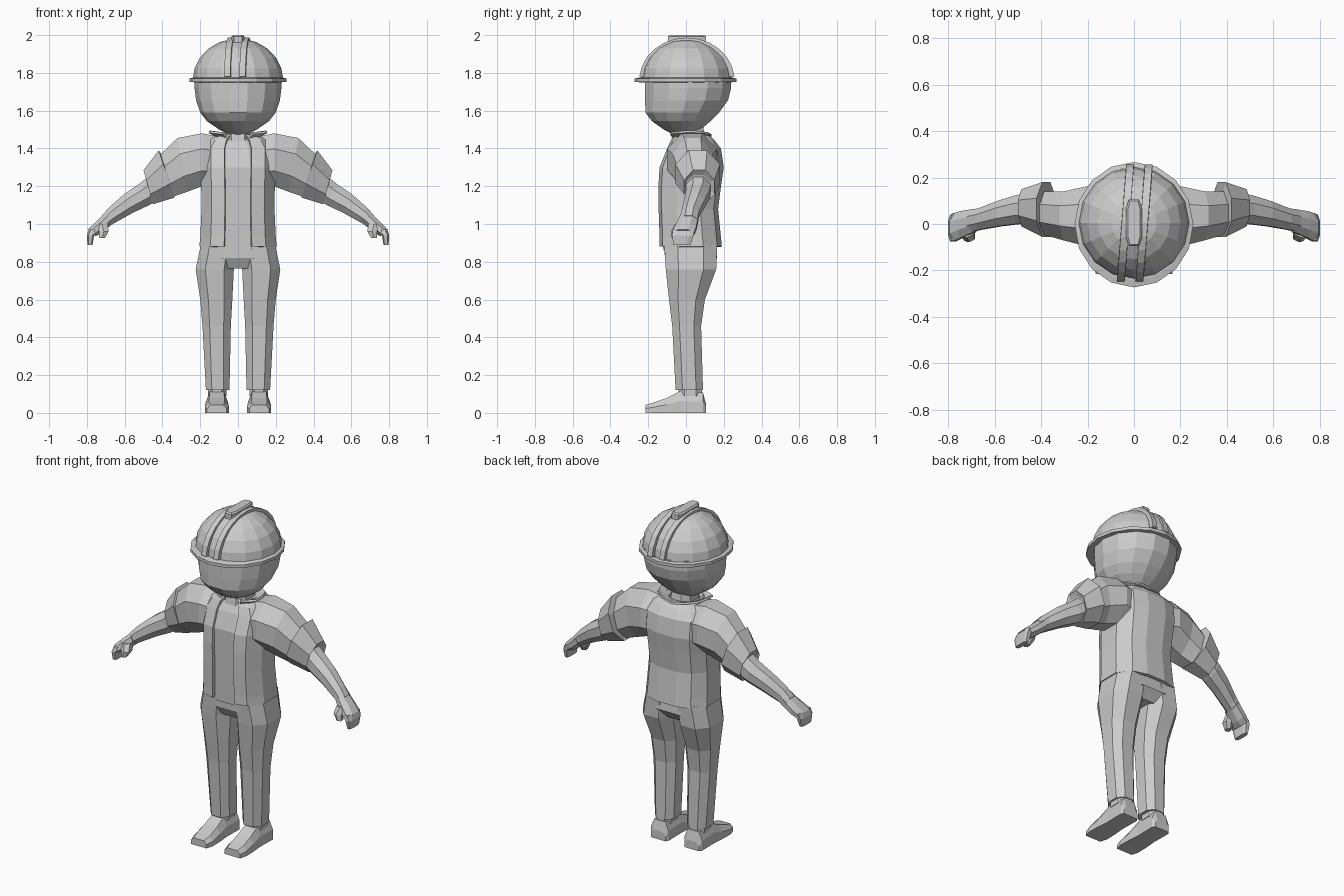
import bpy, bmesh, math
from mathutils import Vector

if "Cube" in bpy.data.objects:
    bpy.data.objects.remove(bpy.data.objects["Cube"])

grey = bpy.data.materials.new("light_grey")
grey.diffuse_color = (0.6, 0.6, 0.6, 1)
grey.use_nodes = True
grey.node_tree.nodes["Principled BSDF"].inputs["Base Color"].default_value = grey.diffuse_color


def finish(name, bm):
    bmesh.ops.recalc_face_normals(bm, faces=bm.faces)
    me = bpy.data.meshes.new(name)
    bm.to_mesh(me)
    bm.free()
    me.materials.append(grey)
    ob = bpy.data.objects.new(name, me)
    bpy.context.collection.objects.link(ob)
    return ob


def mirrored(ob):
    m = ob.modifiers.new("mirror", 'MIRROR')
    m.use_bisect_axis[0] = False
    m.merge_threshold = 0.0001
    return ob


def skin(name, rings, closed=True, caps=True):
    """Join successive rings of points with quads."""
    bm = bmesh.new()
    vs = [[bm.verts.new(p) for p in r] for r in rings]
    n = len(vs[0])
    for a, b in zip(vs, vs[1:]):
        for i in range(n if closed else n - 1):
            j = (i + 1) % n
            bm.faces.new((a[i], a[j], b[j], b[i]))
    if caps:
        bm.faces.new(vs[0])
        bm.faces.new(vs[-1])
    return finish(name, bm)


def oval(c, u, v, n=8, power=1.0, turn=0.5):
    """Ring about c spanned by half-axes u and v; power < 1 is boxier."""
    out = []
    for i in range(n):
        a = 2 * math.pi * (i + turn) / n
        s, t = math.cos(a), math.sin(a)
        s = math.copysign(abs(s) ** power, s)
        t = math.copysign(abs(t) ** power, t)
        out.append(Vector(c) + Vector(u) * s + Vector(v) * t)
    return out


def level(z, x0, x1, y0, y1, n=8, power=0.8, turn=0.5):
    """Horizontal ring filling a rectangle."""
    k = 1 / math.cos(math.pi / n) ** power if turn else 1
    return oval(((x0 + x1) / 2, (y0 + y1) / 2, z), ((x1 - x0) / 2 * k, 0, 0),
                (0, (y1 - y0) / 2 * k, 0), n, power, turn)


def limb(top, bottom, y0, y1, n=8):
    """Ring across a sideways limb, from top and bottom (x, z) points."""
    t, b = Vector((top[0], 0, top[1])), Vector((bottom[0], 0, bottom[1]))
    k = 1 / math.cos(math.pi / n)
    return oval((t + b) / 2 + Vector((0, (y0 + y1) / 2, 0)), (t - b) / 2 * k,
                (0, (y1 - y0) / 2 * k, 0), n)


# Head
skin("head", [level(z, -w, w, f, b, 14, 1, 0) for z, w, f, b in [
    (1.475, .05, -.07, .05), (1.50, .10, -.12, .08), (1.545, .165, -.185, .135),
    (1.59, .20, -.22, .18), (1.655, .222, -.222, .228), (1.72, .23, -.222, .245),
    (1.78, .23, -.222, .245)]])
skin("neck", [level(z, -r, r, -r, r + .03, 8) for z, r in [(1.40, .08), (1.52, .06)]])

# Helmet dome, brim and ridges
CY, CZ = 0.005, 1.76
dome = []
for i in range(6):
    a = math.radians(i * 16.5)
    w, d = .24 * math.cos(a), .242 * math.cos(a)
    dome.append(level(CZ + .222 * math.sin(a), -w, w, CY - d, CY + d, 16, 1, 0))
skin("helmet_dome", dome)
skin("helmet_brim", [level(z, -w, w, -d - .003, d - .003, 16, 1, 0) for z, w, d in [
    (1.75, .225, .24), (1.752, .256, .27), (1.77, .256, .27), (1.776, .235, .24)]])
for side, x in (("left", -.037), ("right", .043)):
    arc = []
    for i in range(13):
        a = math.radians(5 + 170 * i / 12)
        ring = []
        for r, dx in ((.93, -.018), (1.04, -.016), (1.04, .016), (.93, .018)):
            y = CY - .243 * r * math.cos(a)
            ring.append((x + dx + .08 * y, y, CZ + .218 * r * math.sin(a)))
        arc.append(ring)
    skin("helmet_ridge_" + side, arc)
skin("helmet_crest", [level(z, -w, w, -d, d + .01, 8, .5) for z, w, d in [
    (1.95, .034, .095), (1.992, .034, .095), (2.0, .026, .088)]])

# Shirt under the open jacket
skin("shirt", [level(z, -w, w, f, b, 12, .75) for z, w, f, b in [
    (.86, .17, -.12, .15), (1.0, .17, -.125, .15), (1.3, .175, -.13, .17),
    (1.4, .15, -.095, .15), (1.46, .08, -.06, .10)]])

# Jacket: an open sheet running round from one front edge to the other
half = [(.36, -1), (.72, -.9), (1, -.4), (1, .4), (.72, .85), (.3, 1)]
outline = half + [(-x, y) for x, y in reversed(half)]
rings = []
for z, w, f, b in [(.88, .205, -.14, .19), (.93, .20, -.14, .185), (1.08, .193, -.145, .17),
                   (1.2, .195, -.146, .185), (1.3, .20, -.14, .20), (1.4, .20, -.10, .185),
                   (1.445, .17, -.08, .15), (1.475, .11, -.06, .115)]:
    rings.append([(x * w, (f + b) / 2 + y * (b - f) / 2, z) for x, y in outline])
jacket = skin("jacket", rings, closed=False, caps=False)
solid = jacket.modifiers.new("thickness", 'SOLIDIFY')
solid.thickness = .018
solid.offset = -1

# Collar: flared open band with pointed front flaps
inner, outer = [], []
for i in range(11):
    a = math.radians(-60 + 300 * i / 10)
    c, s = math.cos(a), math.sin(a)
    tip = 1.15 if i in (1, 9) else 1
    inner.append((.085 * c, .02 + .085 * s, 1.445 + .03 * (s + 1) / 2))
    outer.append((.15 * c * tip, .02 + .115 * s, 1.475 + .02 * (abs(c))))
collar = skin("collar", [inner, outer], closed=False, caps=False)
collar.modifiers.new("thickness", 'SOLIDIFY').thickness = .012

# Sleeves and flared cuffs
mirrored(skin("sleeve", [
    limb((.09, 1.46), (.12, 1.2), -.08, .15),
    limb((.19, 1.48), (.19, 1.2), -.10, .165),
    limb((.32, 1.455), (.27, 1.17), -.07, .14),
    limb((.43, 1.35), (.36, 1.14), -.04, .14)]))
mirrored(skin("sleeve_cuff", [
    limb((.40, 1.36), (.35, 1.16), -.04, .15),
    limb((.42, 1.39), (.335, 1.14), -.055, .18),
    limb((.50, 1.285), (.45, 1.105), -.01, .15),
    limb((.48, 1.26), (.445, 1.14), .0, .13)]))

# Forearms, hands, fingers and thumbs
mirrored(skin("forearm", [
    limb((.44, 1.28), (.40, 1.14), .0, .135),
    limb((.52, 1.215), (.47, 1.10), .0, .125),
    limb((.60, 1.16), (.555, 1.06), -.01, .10),
    limb((.68, 1.09), (.645, 1.01), -.025, .068),
    limb((.72, 1.045), (.69, .985), -.035, .06)]))
mirrored(skin("hand", [
    limb((.70, 1.06), (.67, .995), -.035, .065),
    limb((.76, 1.005), (.725, .95), -.06, .055),
    limb((.795, .97), (.755, .935), -.075, .045)]))
mirrored(skin("fingers", [level(z, a, b, f, k, 8, .6) for z, a, b, f, k in [
    (.97, .75, .79, -.07, .045), (.94, .762, .80, -.075, .04), (.89, .77, .797, -.065, .025)]]))
mirrored(skin("thumb", [level(z, a, b, f, k, 6) for z, a, b, f, k in [
    (1.0, .69, .75, -.055, .0), (.96, .685, .735, -.075, -.02), (.925, .705, .735, -.075, -.04)]]))

# Trousers
skin("pelvis", [level(z, -w, w, f, b, 12, .7) for z, w, f, b in [
    (.765, .12, -.08, .12), (.82, .205, -.112, .165), (.92, .185, -.115, .155)]])
mirrored(skin("trouser_leg", [level(z, a, b, f, k, 8, .8) for z, a, b, f, k in [
    (.12, .045, .17, -.055, .09), (.46, .038, .188, -.073, .08),
    (.60, .03, .20, -.09, .10), (.76, .022, .224, -.107, .16),
    (.89, .01, .197, -.115, .165)]]))

# Shoes: lofted from heel to toe, boxy with a bevelled top
shoe = []
for y, w, h in [(.105, .048, .05), (.09, .058, .108), (-.03, .056, .115),
                (-.10, .062, .08), (-.17, .064, .055), (-.215, .052, .042)]:
    cx = .112
    shoe.append([(cx - w, y, 0), (cx - w, y, h * .55), (cx - w * .65, y, h),
                 (cx + w * .65, y, h), (cx + w, y, h * .55), (cx + w, y, 0)])
mirrored(skin("shoe", shoe))
mirrored(skin("ankle", [level(z, .062, .16, -.04, .085) for z in (.09, .13)]))
